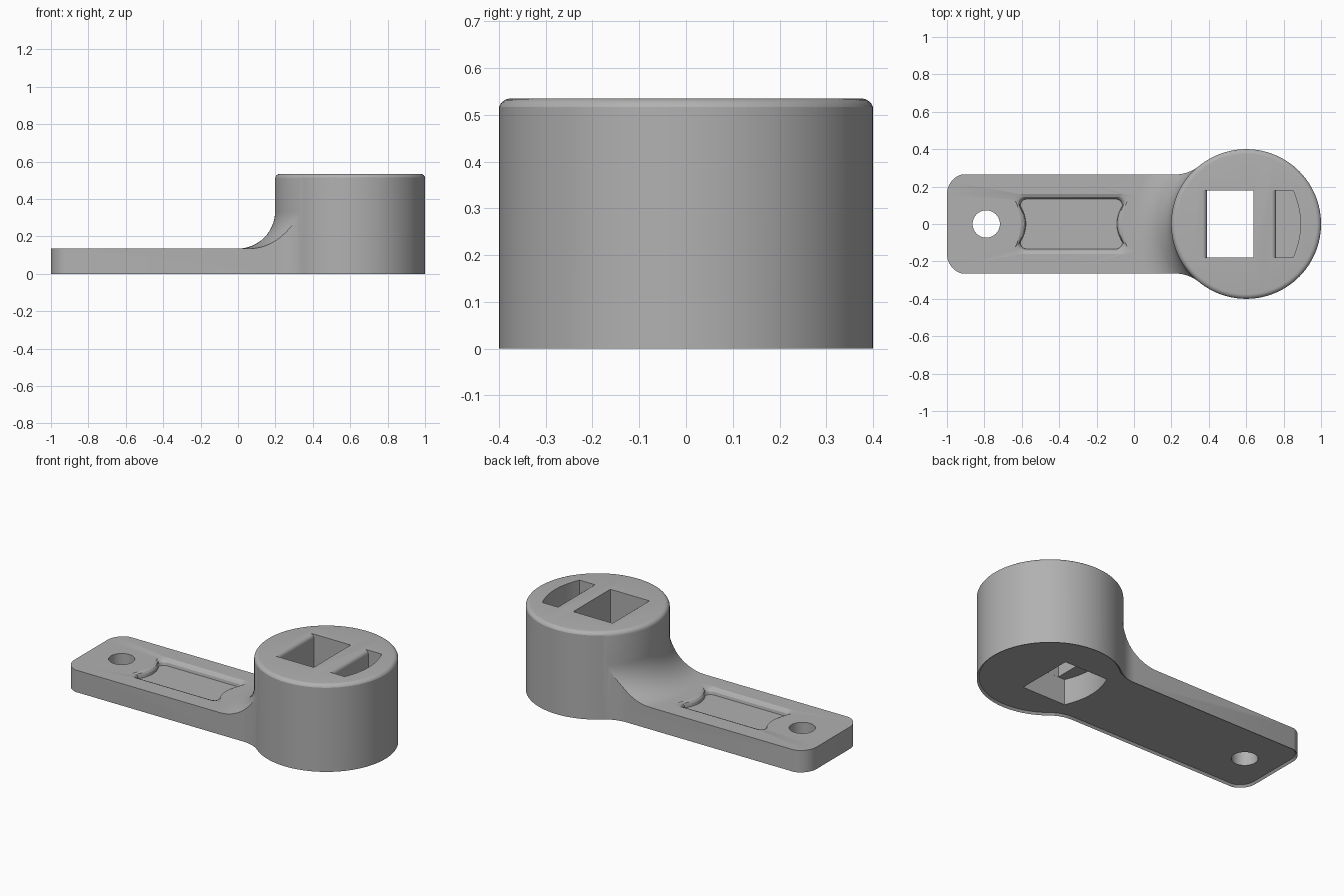
import bpy, bmesh, math
from math import sin, cos, radians

cube = bpy.data.objects.get("Cube")
if cube:
    bpy.data.objects.remove(cube)

grey = bpy.data.materials.new("mid grey")
grey.use_nodes = True
tone = (0.44, 0.44, 0.44, 1)
grey.diffuse_color = tone
grey.node_tree.nodes["Principled BSDF"].inputs["Base Color"].default_value = tone

HEAD_X, HEAD_R, TOP, PLATE, HALF = 0.6, 0.4, 0.535, 0.135, 0.265


def arc(cx, cy, r, a0, a1, n):
    """Points on an arc, angles in degrees."""
    steps = [radians(a0 + (a1 - a0) * i / n) for i in range(n + 1)]
    return [(cx + r * cos(a), cy + r * sin(a)) for a in steps]


def finish(name, bm):
    bmesh.ops.recalc_face_normals(bm, faces=bm.faces)
    mesh = bpy.data.meshes.new(name)
    bm.to_mesh(mesh)
    bm.free()
    mesh.materials.append(grey)
    obj = bpy.data.objects.new(name, mesh)
    bpy.context.collection.objects.link(obj)
    return obj


def loft(name, loops):
    """Closed solid through loops of equal point count."""
    bm = bmesh.new()
    rings = [[bm.verts.new(p) for p in loop] for loop in loops]
    for a, b in zip(rings, rings[1:]):
        for i in range(len(a)):
            j = (i + 1) % len(a)
            bm.faces.new((a[i], a[j], b[j], b[i]))
    bm.faces.new(rings[0])
    bm.faces.new(rings[-1])
    return finish(name, bm)


def prism(name, pts, z0, z1):
    return loft(name, [[(x, y, z) for x, y in pts] for z in (z0, z1)])


def lathe(name, cx, profile, n=128):
    return loft(name, [[(cx + r * cos(2 * math.pi * i / n), r * sin(2 * math.pi * i / n), z)
                        for i in range(n)] for r, z in profile])


def combine(body, tool, mode):
    mod = body.modifiers.new(mode, "BOOLEAN")
    mod.operation, mod.object, mod.solver = mode, tool, "EXACT"
    bpy.context.view_layer.objects.active = body
    bpy.ops.object.modifier_apply(modifier=mod.name)
    bpy.data.objects.remove(tool)


# Plan outline: round head, blended neck, handle with rounded corners
blend = 0.2
neck_x = HEAD_X - math.sqrt((HEAD_R + blend) ** 2 - (HALF + blend) ** 2)
meet = math.degrees(math.atan2(HALF + blend, HEAD_X - neck_x))
upper = arc(HEAD_X, 0, HEAD_R, 0, 180 - meet, 50)
upper += arc(neck_x, HALF + blend, blend, -meet, -90, 12)[1:]
upper += arc(-0.891, 0.16, 0.109, 105.4, 180, 14)
outline = upper + [(x, -y) for x, y in reversed(upper[1:])]

# Body prism with a chamfered bottom rim
body = prism("spanner_body", outline, 0, 0.7)
bm = bmesh.new()
bm.from_mesh(body.data)
bottom = [f for f in bm.faces if f.normal.z < -0.9]
rim = list(bottom[0].verts)
bmesh.ops.inset_region(bm, faces=bottom, thickness=0.012)
for v in rim:
    v.co.z = 0.012
bm.to_mesh(body.data)
bm.free()

# Turned envelope: rounded head top, concave sweep down to the handle
r = HEAD_R + 0.0015
envelope = [(1.8, -0.1), (1.8, PLATE)]
envelope += arc(r + 0.2, PLATE + 0.2, 0.2, 270, 180, 16)
envelope += arc(r - 0.027, TOP - 0.027, 0.027, 0, 90, 6)
combine(body, lathe("envelope", HEAD_X, envelope), "INTERSECT")


def window(x0, x1, z0, w):
    """Upright slot with its left top edge rounded over."""
    edge = arc(x0 - 0.025, TOP - 0.025, 0.025, 90, 0, 6)
    pts = [(x1, z0), (x1, 0.7), (x0 - 0.025, 0.7)] + edge + [(x0, z0)]
    return loft("window", [[(x, y, z) for x, z in pts] for y in (-w, w)])


def bowed_pocket(x_flat, x_corner, x_bow, z0, z1, w=0.18):
    """Pocket with one bowed end wall."""
    n = 14
    bow = [(x_corner + (x_bow - x_corner) * (1 - t * t), w * t)
           for t in (2 * i / n - 1 for i in range(n + 1))]
    return prism("pocket", [(x_flat, -w)] + bow + [(x_flat, w)], z0, z1)


# Through window with a wider bowed recess below, and the blind bowed slot
combine(body, window(0.39, 0.64, -0.1, 0.1795), "DIFFERENCE")
combine(body, bowed_pocket(0.6, 0.345, 0.305, -0.1, 0.17), "DIFFERENCE")
combine(body, bowed_pocket(0.76, 0.85, 0.89, 0.35, 0.7), "DIFFERENCE")
combine(body, window(0.76, 0.80, 0.36, 0.1795), "DIFFERENCE")

# Hanging hole, chamfered underneath
combine(body, lathe("hole", -0.79, [(0.097, -0.012), (0.073, 0.012), (0.073, 0.3)], 64),
        "DIFFERENCE")


# Thumb recess with inward-bowed ends and rounded corners
def recess_loop(inset, z):
    hx, hy, c, cx = 0.3 - inset, 0.16 - inset, 0.035, -0.335
    right = [(hx - 0.03 * (1 - (y / (hy - c)) ** 2), y)
             for y in ((hy - c) * (i / 6 - 1) for i in range(13))]
    side = right + arc(hx - c, hy - c, c, 0, 90, 6)[1:]
    loop = side + [(-x, y) for x, y in reversed(side)]
    corner = arc(-hx + c, -hy + c, c, 180, 270, 6)[1:]
    loop += corner + [(-x, y) for x, y in reversed(corner)]
    return [(cx + x, y, z) for x, y in loop]


levels = [(0.027, PLATE - 0.035), (0.024, PLATE - 0.018), (0.016, PLATE - 0.007),
          (0, PLATE), (0, PLATE + 0.05)]
combine(body, loft("recess", [recess_loop(i, z) for i, z in levels]), "DIFFERENCE")

# Smooth curved walls, keep crisp edges
bpy.ops.object.select_all(action="DESELECT")
body.select_set(True)
bpy.context.view_layer.objects.active = body
bpy.ops.object.shade_smooth_by_angle(angle=radians(19))
body.data.materials.clear()
body.data.materials.append(grey)
